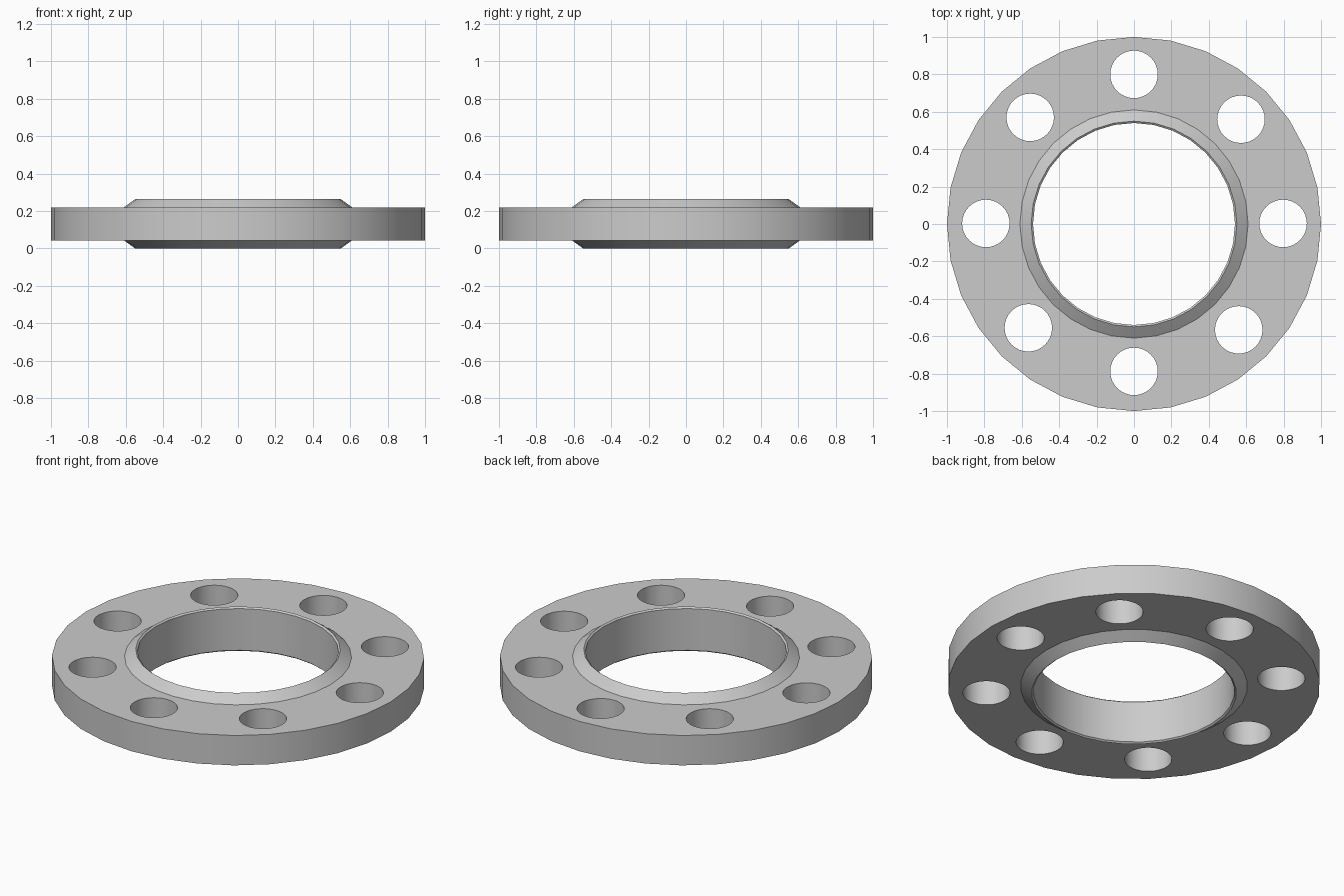
import bpy, bmesh, math

if "Cube" in bpy.data.objects:
    bpy.data.objects.remove(bpy.data.objects["Cube"])

SEG = 32


def select_only(ob):
    bpy.ops.object.select_all(action='DESELECT')
    ob.select_set(True)
    bpy.context.view_layer.objects.active = ob


def lathe(name, profile):
    """Closed (radius, z) profile turned around the z axis."""
    bm = bmesh.new()
    rings = []
    for i in range(SEG):
        a = 2 * math.pi * i / SEG
        rings.append([bm.verts.new((r * math.cos(a), r * math.sin(a), z)) for r, z in profile])
    n = len(profile)
    for i in range(SEG):
        p, q = rings[i], rings[(i + 1) % SEG]
        for j in range(n):
            k = (j + 1) % n
            bm.faces.new((p[j], q[j], q[k], p[k]))
    bmesh.ops.recalc_face_normals(bm, faces=bm.faces)
    mesh = bpy.data.meshes.new(name)
    bm.to_mesh(mesh)
    bm.free()
    ob = bpy.data.objects.new(name, mesh)
    bpy.context.collection.objects.link(ob)
    return ob


# Flange disc with a raised, sloped hub on both faces and a central bore
flange = lathe("flange", [
    (0.54, 0.008), (0.55, 0.0), (0.61, 0.043), (1.0, 0.043),
    (1.0, 0.22), (0.61, 0.22), (0.55, 0.263), (0.54, 0.255)])

# Eight bolt holes, all in one cutter
bm = bmesh.new()
for x, y in [(0.797, 0.003), (0.572, 0.56), (0, 0.8), (-0.555, 0.57),
             (-0.792, 0.003), (-0.565, -0.555), (0, -0.788), (0.56, -0.566)]:
    made = bmesh.ops.create_cone(bm, cap_ends=True, segments=SEG,
                                 radius1=0.127, radius2=0.127, depth=0.6)
    bmesh.ops.translate(bm, verts=made["verts"], vec=(x, y, 0.13))
mesh = bpy.data.meshes.new("bolt_hole_cutter")
bm.to_mesh(mesh)
bm.free()
cutter = bpy.data.objects.new("bolt_hole_cutter", mesh)
bpy.context.collection.objects.link(cutter)
cutter.hide_render = True

select_only(flange)
mod = flange.modifiers.new("bolt_holes", 'BOOLEAN')
mod.operation = 'DIFFERENCE'
mod.solver = 'EXACT'
mod.object = cutter
bpy.ops.object.modifier_apply(modifier=mod.name)
bpy.data.objects.remove(cutter)

select_only(flange)
bpy.ops.object.shade_smooth_by_angle(angle=math.radians(30))
